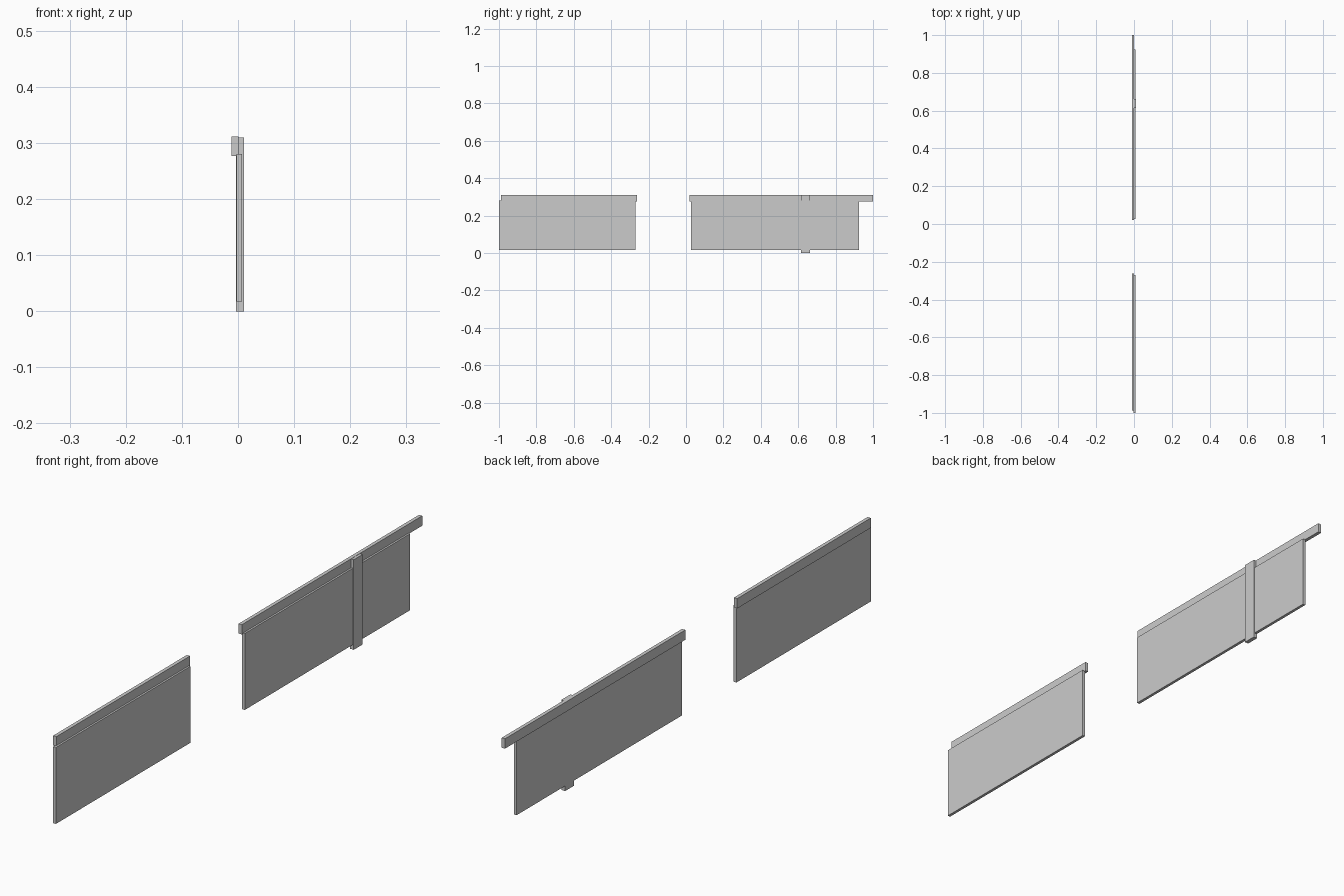
import bpy

if "Cube" in bpy.data.objects:
    bpy.data.objects.remove(bpy.data.objects["Cube"])


def box(name, x, y, z):
    """Box spanning the given (min, max) ranges."""
    bpy.ops.mesh.primitive_cube_add(size=1)
    ob = bpy.context.object
    ob.name = name
    ob.location = [(a + b) / 2 for a, b in (x, y, z)]
    ob.scale = [b - a for a, b in (x, y, z)]
    bpy.ops.object.transform_apply(location=True, rotation=False, scale=True)
    return ob


PANEL_X, PANEL_Z = (-0.003, 0.0075), (0.017, 0.280)
RAIL_X, RAIL_Z = (-0.0115, 0.001), (0.277, 0.311)

# Two runs of thin wall panel, each with a rail along the top of the back side
runs = {
    "front": ((-1.0, -0.27), (-0.988, -0.262)),
    "rear": ((0.026, 0.925), (0.02, 1.0)),
}
for label, (panel_y, rail_y) in runs.items():
    box(label + "_panel", PANEL_X, panel_y, PANEL_Z)
    box(label + "_top_rail", RAIL_X, rail_y, RAIL_Z)

# Single post reaching the ground, standing proud of the rear panel
box("support_post", (-0.004, 0.0105), (0.614, 0.662), (0.0, 0.310))
